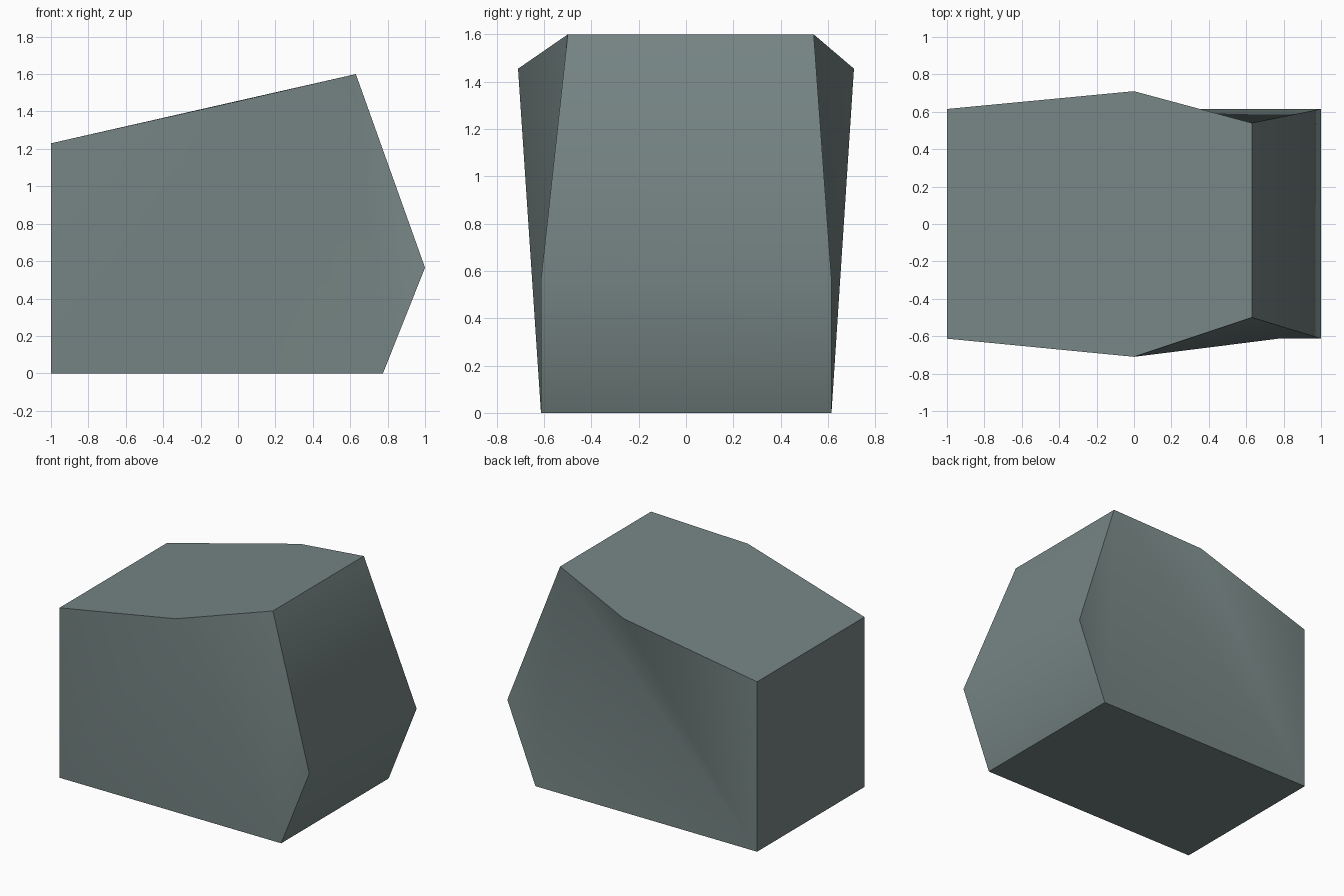
import bpy, bmesh, math

if "Cube" in bpy.data.objects:
    bpy.data.objects.remove(bpy.data.objects["Cube"])

# side outline: bottom back, top back, top middle, top front, nose, bottom front
profile = [(-1, 0), (-1, 1.23), (0, 1.455), (0.63, 1.6), (1, 0.565), (0.775, 0)]
near_y = [-0.613, -0.613, -0.71, -0.50, -0.613, -0.613]
far_y = [0.615, 0.615, 0.71, 0.54, 0.615, 0.615]

bm = bmesh.new()
near = [bm.verts.new((x, y, z)) for (x, z), y in zip(profile, near_y)]
far = [bm.verts.new((x, y, z)) for (x, z), y in zip(profile, far_y)]

# bent side walls
for tri in [(0, 1, 2), (0, 2, 5), (2, 3, 5), (3, 4, 5)]:
    bm.faces.new([near[i] for i in tri])
for tri in [(0, 1, 2), (0, 2, 3), (0, 3, 5), (3, 4, 5)]:
    bm.faces.new([far[i] for i in tri])
# back, nose and bottom, then one flat top
for i in (0, 3, 4, 5):
    j = (i + 1) % 6
    bm.faces.new([near[i], near[j], far[j], far[i]])
bm.faces.new([near[1], near[2], near[3], far[3], far[2], far[1]])
bmesh.ops.recalc_face_normals(bm, faces=bm.faces)

mesh = bpy.data.meshes.new("boulder_block")
bm.to_mesh(mesh)
bm.free()
block = bpy.data.objects.new("boulder_block", mesh)
bpy.context.collection.objects.link(block)

# grey green stone
mat = bpy.data.materials.new("grey green stone")
mat.diffuse_color = (0.18, 0.235, 0.23, 1)
mat.use_nodes = True
mat.node_tree.nodes["Principled BSDF"].inputs["Base Color"].default_value = mat.diffuse_color
mesh.materials.append(mat)

bpy.context.view_layer.objects.active = block
block.select_set(True)
bpy.ops.object.shade_smooth_by_angle(angle=math.radians(50))
